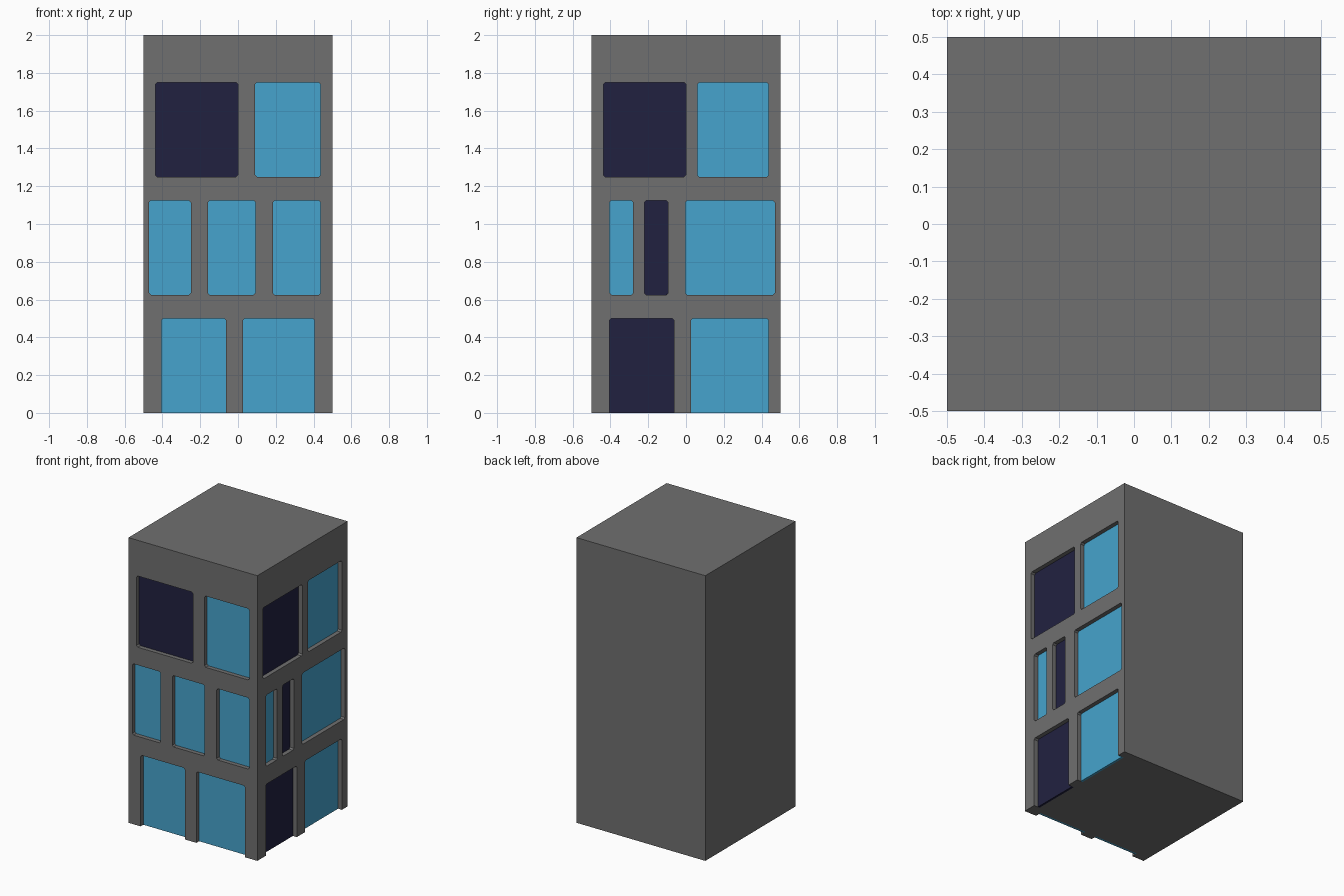
import bpy, bmesh

if "Cube" in bpy.data.objects:
    bpy.data.objects.remove(bpy.data.objects["Cube"])

def material(name, rgb):
    m = bpy.data.materials.new(name)
    m.diffuse_color = (*rgb, 1.0)
    m.use_nodes = True
    m.node_tree.nodes["Principled BSDF"].inputs["Base Color"].default_value = m.diffuse_color
    return m

WALL = material("wall_grey", (0.16, 0.16, 0.16))
LIT = material("window_light_blue", (0.061, 0.37, 0.61))
DARK = material("window_dark_navy", (0.0152, 0.0152, 0.0513))

RECESS, GLASS, CHAMFER = 0.03, 0.015, 0.01

# (left, right, colour) for each floor, along the width of each facade
FLOORS = [(0.0, 0.5), (0.625, 1.125), (1.25, 1.75)]
FACADES = {
    "front": [
        [(-0.405, -0.0625, LIT), (0.027, 0.405, LIT)],
        [(-0.47, -0.25, LIT), (-0.16, 0.092, LIT), (0.185, 0.4375, LIT)],
        [(-0.4375, 0.0, DARK), (0.09, 0.4375, LIT)]],
    "right": [
        [(-0.405, -0.0625, DARK), (0.027, 0.4375, LIT)],
        [(-0.405, -0.28, LIT), (-0.22, -0.095, DARK), (-0.003, 0.47, LIT)],
        [(-0.4375, 0.0, DARK), (0.06, 0.4375, LIT)]],
}

def outline(a, b, z0, z1, ground):
    c = CHAMFER
    top = [(b, z1 - c), (b - c, z1), (a + c, z1), (a, z1 - c)]
    if ground:
        return [(a, z0), (b, z0)] + top
    return [(a, z0 + c), (a + c, z0), (b - c, z0), (b, z0 + c)] + top

def prism(bm, pts, side, d0, d1):
    """Extrude a facade outline from depth d0 to depth d1."""
    def place(u, z, d):
        return (u, -0.5 + d, z) if side == "front" else (0.5 - d, u, z)
    rings = [[bm.verts.new(place(u, z, d)) for u, z in pts] for d in (d0, d1)]
    n = len(pts)
    bm.faces.new(rings[0])
    bm.faces.new(rings[1][::-1])
    for i in range(n):
        j = (i + 1) % n
        bm.faces.new((rings[0][j], rings[0][i], rings[1][i], rings[1][j]))

def finish(bm, name, mat):
    bmesh.ops.recalc_face_normals(bm, faces=bm.faces[:])
    me = bpy.data.meshes.new(name)
    bm.to_mesh(me)
    bm.free()
    me.materials.append(mat)
    ob = bpy.data.objects.new(name, me)
    bpy.context.collection.objects.link(ob)
    return ob

# Tower block
bm = bmesh.new()
bmesh.ops.create_cube(bm, size=1.0)
for v in bm.verts:
    v.co.z = 2.0 if v.co.z > 0 else 0.0
tower = finish(bm, "tower_wall", WALL)

# Window panes, and one cutter holding all the openings
cut = bmesh.new()
for side, rows in FACADES.items():
    for floor, row in enumerate(rows):
        z0, z1 = FLOORS[floor]
        ground = floor == 0
        for k, (a, b, mat) in enumerate(row):
            prism(cut, outline(a, b, -0.1 if ground else z0, z1, ground),
                  side, -0.1, RECESS + GLASS)
            pane = bmesh.new()
            prism(pane, outline(a, b, z0, z1, ground), side, RECESS, RECESS + GLASS)
            finish(pane, f"{side}_window_{floor + 1}_{k + 1}", mat)
cutter = finish(cut, "window_cutter", WALL)
cutter.hide_render = True

# Cut the recesses into the wall
mod = tower.modifiers.new("window_recesses", 'BOOLEAN')
mod.operation = 'DIFFERENCE'
mod.solver = 'EXACT'
mod.object = cutter
bpy.context.view_layer.objects.active = tower
bpy.ops.object.modifier_apply(modifier=mod.name)
bpy.data.objects.remove(cutter, do_unlink=True)
